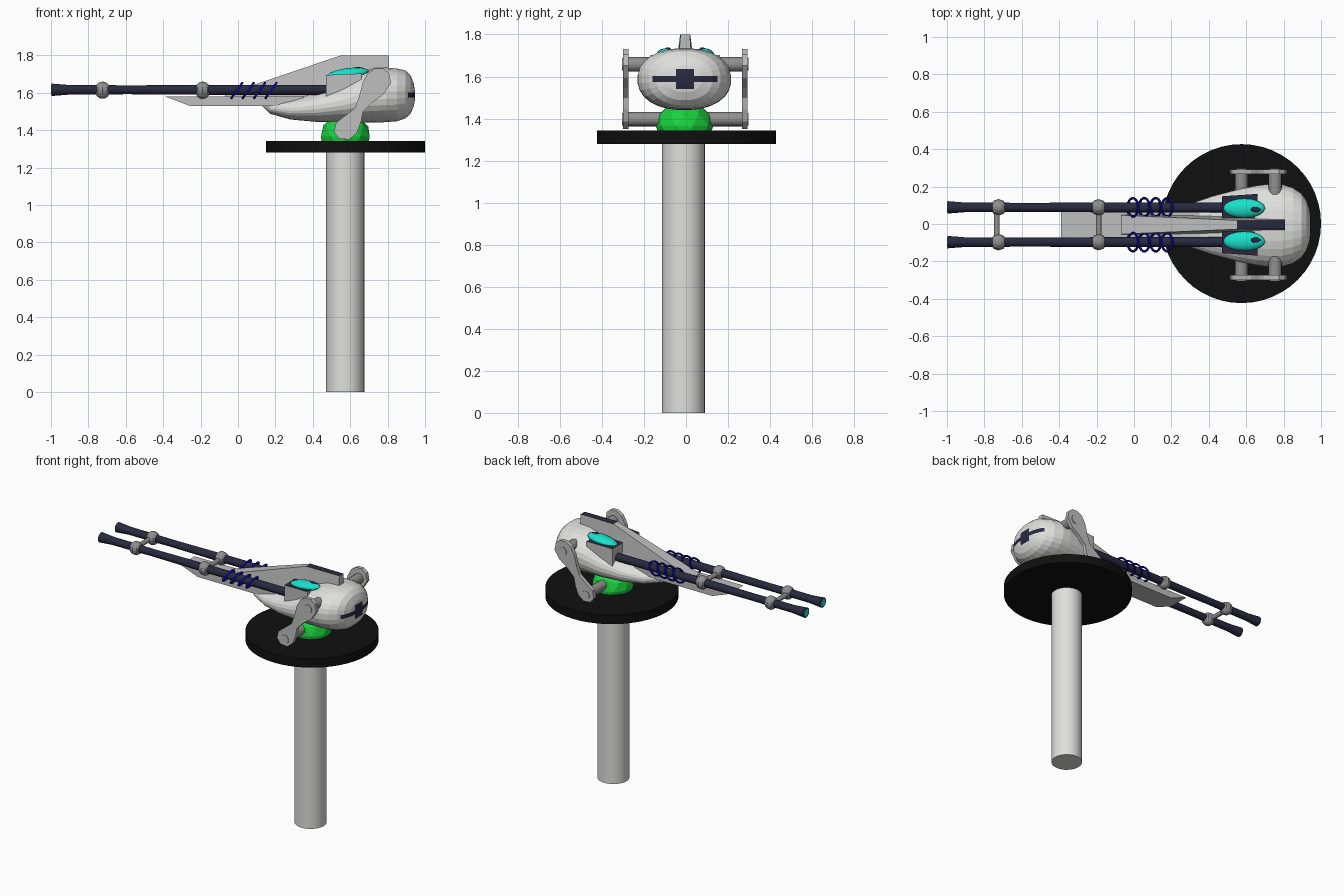
import bpy, bmesh, math
from mathutils import Matrix, Vector

if "Cube" in bpy.data.objects:
    bpy.data.objects.remove(bpy.data.objects["Cube"])

YC = -0.004          # centre line of the gun


def mat(name, r, g, b):
    m = bpy.data.materials.new(name)
    m.diffuse_color = (r, g, b, 1)
    m.use_nodes = True
    m.node_tree.nodes["Principled BSDF"].inputs["Base Color"].default_value = m.diffuse_color
    return m


LIGHT = mat("light_grey", 0.74, 0.74, 0.73)
GREY = mat("mid_grey", 0.52, 0.52, 0.52)
DARK = mat("dark_grey", 0.28, 0.28, 0.28)
NAVY = mat("navy", 0.022, 0.022, 0.05)
CYAN = mat("cyan", 0.01, 0.75, 0.60)
GREEN = mat("green", 0.01, 0.65, 0.05)
BLUE = mat("blue", 0.004, 0.004, 0.42)
BLACK = mat("black", 0.005, 0.005, 0.005)


def finish(name, bm, mats, smooth=None, rule=None):
    bmesh.ops.recalc_face_normals(bm, faces=bm.faces[:])
    bm.normal_update()
    if rule:
        for f in bm.faces:
            f.material_index = rule(f)
    me = bpy.data.meshes.new(name)
    bm.to_mesh(me)
    bm.free()
    ob = bpy.data.objects.new(name, me)
    bpy.context.collection.objects.link(ob)
    for m in mats:
        me.materials.append(m)
    if smooth:
        bpy.ops.object.select_all(action='DESELECT')
        ob.select_set(True)
        bpy.context.view_layer.objects.active = ob
        bpy.ops.object.shade_smooth_by_angle(angle=math.radians(smooth))
    return ob


def loft(rings):
    """Skin a list of equal point rings and cap both ends."""
    bm = bmesh.new()
    vs = [[bm.verts.new(p) for p in r] for r in rings]
    n = len(rings[0])
    for a, b in zip(vs, vs[1:]):
        for i in range(n):
            bm.faces.new((a[i], a[(i + 1) % n], b[(i + 1) % n], b[i]))
    bm.faces.new(vs[0])
    bm.faces.new(vs[-1])
    return bm


def circle_x(x, y, z, ry, rz, n, power=1.0):
    pts = []
    for i in range(n):
        a = 2 * math.pi * (i + 0.5) / n
        c, s = math.cos(a), math.sin(a)
        pts.append((x, y + ry * math.copysign(abs(c) ** power, c),
                    z + rz * math.copysign(abs(s) ** power, s)))
    return pts


def cylinder(name, p, q, r, n, m, smooth=40):
    p, q = Vector(p), Vector(q)
    bm = bmesh.new()
    bmesh.ops.create_cone(bm, cap_ends=True, segments=n, radius1=r, radius2=r, depth=(q - p).length)
    rot = Vector((0, 0, 1)).rotation_difference(q - p).to_matrix().to_4x4()
    bm.transform(Matrix.Translation((p + q) / 2) @ rot)
    return finish(name, bm, [m], smooth)


def ball(name, c, size, m, u=10, v=8, tilt=0, smooth=None):
    bm = bmesh.new()
    bmesh.ops.create_uvsphere(bm, u_segments=u, v_segments=v, radius=1)
    bm.transform(Matrix.Translation(c) @ Matrix.Rotation(tilt, 4, 'Y') @ Matrix.Diagonal((*size, 1)))
    return finish(name, bm, [m], smooth)


# Stand: post, disc and green swivel ball
cylinder("post", (0.573, -0.012, 0), (0.573, -0.012, 1.28), 0.102, 32, LIGHT)
cylinder("base_disc", (0.575, 0.002, 1.28), (0.575, 0.002, 1.343), 0.425, 48, BLACK)
bm = bmesh.new()
bmesh.ops.create_icosphere(bm, subdivisions=2, radius=1)
bm.transform(Matrix.Translation((0.574, -0.007, 1.365)) @ Matrix.Diagonal((0.137, 0.137, 0.122, 1)))
finish("swivel_ball", bm, [GREEN])

# Teardrop hull: x, half width, bottom, top
stations = [(0.13, 0.02, 1.53, 1.545), (0.17, 0.06, 1.488, 1.553), (0.28, 0.11, 1.457, 1.565),
            (0.42, 0.158, 1.444, 1.60), (0.56, 0.195, 1.44, 1.655), (0.66, 0.215, 1.44, 1.712),
            (0.73, 0.223, 1.44, 1.732), (0.79, 0.222, 1.442, 1.735), (0.85, 0.203, 1.447, 1.731),
            (0.895, 0.172, 1.462, 1.72), (0.922, 0.135, 1.487, 1.695), (0.939, 0.085, 1.525, 1.653),
            (0.946, 0.035, 1.56, 1.61)]
bm = loft([circle_x(x, YC - 0.004, (b + t) / 2, w, (t - b) / 2, 28, 0.9) for x, w, b, t in stations])
# cut lines for the painted cross on the rear
for co, no in [((0, YC + y, 0), (0, 1, 0)) for y in (-0.155, -0.043, 0.043, 0.155)] + \
              [((0, 0, z), (0, 0, 1)) for z in (1.54, 1.574, 1.602, 1.635)]:
    fs = [f for f in bm.faces if f.calc_center_median().x > 0.85]
    geom = set(fs) | {e for f in fs for e in f.edges} | {v for f in fs for v in f.verts}
    bmesh.ops.bisect_plane(bm, geom=list(geom), plane_co=co, plane_no=no)


def cross(f):
    c = f.calc_center_median()
    y = abs(c.y - YC)
    block = y < 0.043 and 1.54 < c.z < 1.635
    bar = y < 0.155 and 1.574 < c.z < 1.602
    return int(c.x > 0.85 and (block or bar))


finish("hull", bm, [LIGHT, NAVY], None, cross)

# Keel plate under the barrels
side = [(-0.39, 1.58), (-0.257, 1.53), (0.35, 1.53), (0.35, 1.582)]
bm = loft([[(x, YC + s * 0.078, z) for x, z in side] for s in (-1, 1)])
finish("keel_plate", bm, [GREY])

# Dorsal fin with navy top edge
fin = [(-0.07, 0.055, 0.05, 1.57, 1.59), (0.55, 0.045, 0.024, 1.58, 1.80), (0.807, 0.036, 0.022, 1.62, 1.80)]
bm = loft([[(x, YC - wb, b), (x, YC + wb, b), (x, YC + wt, t), (x, YC - wt, t)] for x, wb, wt, b, t in fin])
finish("dorsal_fin", bm, [GREY, NAVY], None,
       lambda f: int(f.normal.z > 0.9 and f.calc_center_median().x > 0.5))

# Side arm outline (x, z)
ARM = [(.733, 1.73), (.775, 1.73), (.808, 1.705), (.818, 1.653), (.78, 1.594), (.716, 1.546),
       (.668, 1.498), (.658, 1.445), (.636, 1.386), (.594, 1.35), (.54, 1.355), (.513, 1.391),
       (.524, 1.44), (.578, 1.482), (.626, 1.52), (.647, 1.578), (.668, 1.658), (.695, 1.706)]

for s, side_name in ((1, "left"), (-1, "right")):
    y = YC + s * 0.093
    # barrel with flared muzzle and glowing bore
    prof = [(-0.998, 0.034), (-0.9, 0.026), (-0.72, 0.026), (-0.6, 0.024), (-0.19, 0.027), (0.5, 0.027)]
    bm = loft([circle_x(x, y, 1.616, r, r, 16) for x, r in prof])
    finish("barrel_" + side_name, bm, [NAVY], 40)
    cylinder("bore_" + side_name, (-1.0, y, 1.616), (-0.996, y, 1.616), 0.026, 16, CYAN)
    # barrel clamps
    for i, x in enumerate((-0.724, -0.189)):
        ball(f"clamp_{side_name}_{i}", (x, y, 1.614), (0.044, 0.044, 0.046), DARK)
    # slanted coils
    for i in range(4):
        bm = bmesh.new()
        c = Vector((-0.006 + 0.061 * i, y, 1.613))
        up = Vector((0.58, 0, 0.81))
        grid = []
        for j in range(24):
            a = 2 * math.pi * j / 24
            d = up * math.cos(a) + Vector((0, math.sin(a), 0))
            nrm = Vector((0.81, 0, -0.58))
            grid.append([bm.verts.new(c + d * (0.049 + 0.007 * math.cos(k * math.pi / 3))
                                      + nrm * 0.007 * math.sin(k * math.pi / 3)) for k in range(6)])
        for j in range(24):
            a, b = grid[j], grid[(j + 1) % 24]
            for k in range(6):
                bm.faces.new((a[k], a[(k + 1) % 6], b[(k + 1) % 6], b[k]))
        finish(f"coil_{side_name}_{i}", bm, [BLUE], 60)
    # barrel housing with navy top
    box = [(0.47, 0.035, 0.152, 1.56, 1.695), (0.66, 0.035, 0.165, 1.56, 1.703)]
    bm = loft([[(x, YC + s * a, b), (x, YC + s * o, b), (x, YC + s * o, t), (x, YC + s * a, t)]
               for x, a, o, b, t in box])
    finish("housing_" + side_name, bm, [GREY, NAVY], None, lambda f: int(f.normal.z > 0.9))
    # cyan blister and its dark port
    ball("blister_" + side_name, (0.588, YC + s * 0.088, 1.7), (0.115, 0.052, 0.032), CYAN, 16, 10,
         math.radians(-7), 40)
    ball("blister_port_" + side_name, (0.652, YC + s * 0.082, 1.731), (0.03, 0.014, 0.006), NAVY, 12, 6,
         math.radians(10))
    # arm plate and its two pivot rods
    bm = loft([[(x, YC + s * yy, z) for x, z in ARM] for yy in (0.27, 0.296)])
    finish("arm_" + side_name, bm, [GREY])
    cylinder("upper_pivot_" + side_name, (0.755, YC + s * 0.15, 1.658), (0.755, YC + s * 0.285, 1.658), 0.035, 16, DARK)
    cylinder("lower_pivot_" + side_name, (0.575, YC, 1.397), (0.575, YC + s * 0.285, 1.397), 0.034, 16, DARK)
    for nm, x, z in (("upper", 0.755, 1.658), ("lower", 0.575, 1.397)):
        cylinder(f"{nm}_pivot_cap_{side_name}", (x, YC + s * 0.28, z), (x, YC + s * 0.301, z), 0.03, 16, GREY)

# Rods joining the clamps
for i, x in enumerate((-0.733, -0.189)):
    cylinder(f"clamp_rod_{i}", (x, YC - 0.09, 1.612), (x, YC + 0.09, 1.612), 0.016, 10, DARK)
